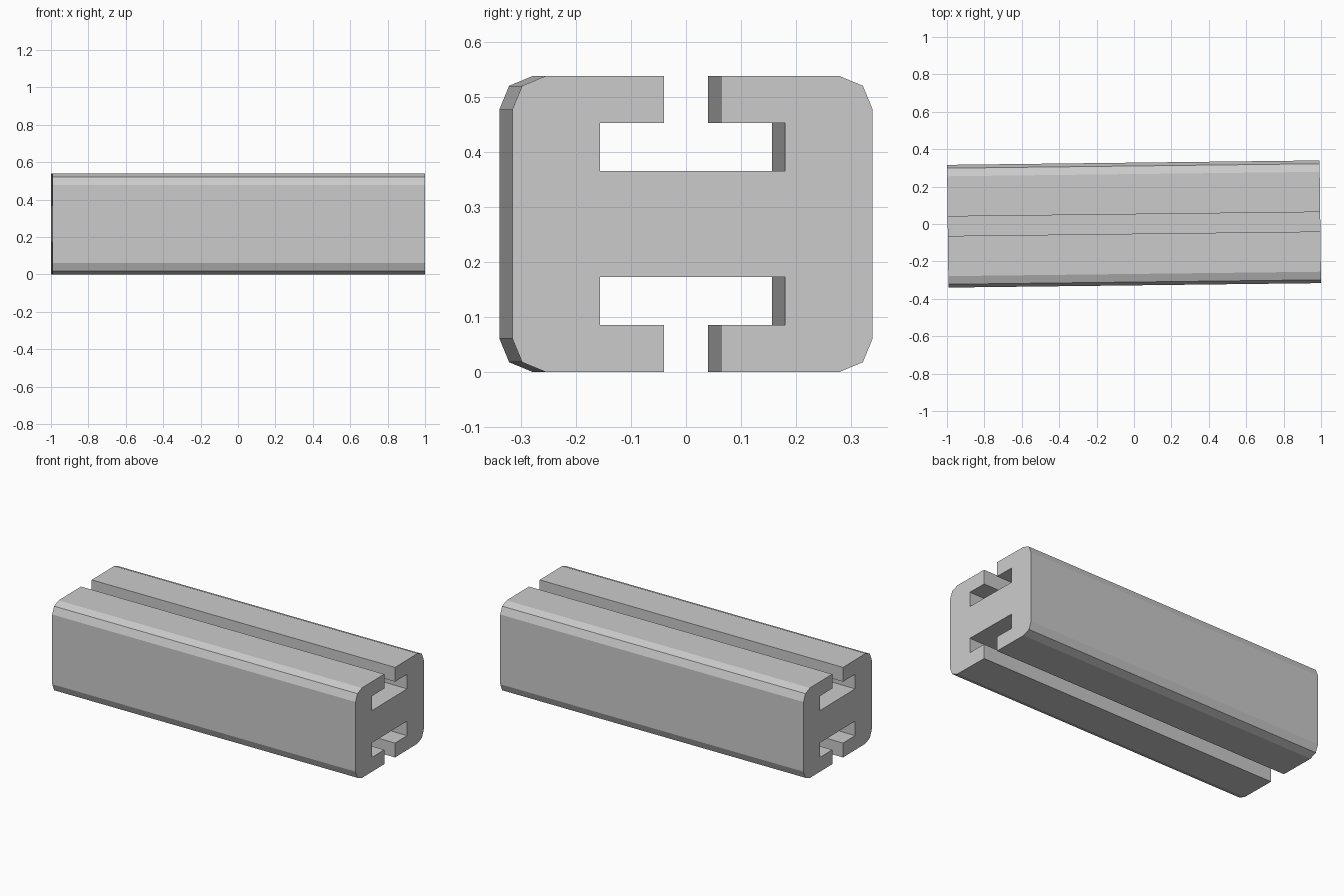
import bpy, bmesh, math

if "Cube" in bpy.data.objects:
    bpy.data.objects.remove(bpy.data.objects["Cube"])

L, H = 1.992, 0.539            # bar length and height
W, R = 0.328, 0.061            # half width, corner radius
SLOT, POCKET = 0.052, 0.168    # half widths of slot mouth and inner pocket
LIP, FLOOR = 0.086, 0.173      # depth of slot lip and of pocket floor

# Quarter of the T-slot section, from web outwards, up to the rounded corner
h = H / 2
quarter = [(POCKET, h - FLOOR), (POCKET, h - LIP), (SLOT, h - LIP), (SLOT, h)]
quarter += [(W - R + R * math.sin(a), h - R + R * math.cos(a))
            for a in (0, math.pi / 4, math.pi / 2)]

# Mirror the quarter into a full closed outline
right = quarter + [(y, -z) for y, z in reversed(quarter)]
outline = right + [(-y, -z) for y, z in right]

# Extrude the outline along the bar
bm = bmesh.new()
face = bm.faces.new([bm.verts.new((-L / 2, y, z + h)) for y, z in outline])
ext = bmesh.ops.extrude_face_region(bm, geom=[face])
bmesh.ops.translate(bm, vec=(L, 0, 0),
                    verts=[v for v in ext["geom"] if isinstance(v, bmesh.types.BMVert)])
bmesh.ops.recalc_face_normals(bm, faces=bm.faces[:])

mesh = bpy.data.meshes.new("slotted_bar")
bm.to_mesh(mesh)
bm.free()
bar = bpy.data.objects.new("slotted_bar", mesh)
bpy.context.collection.objects.link(bar)

# The bar sits very slightly turned about the vertical axis
bar.rotation_euler.z = 0.0119
